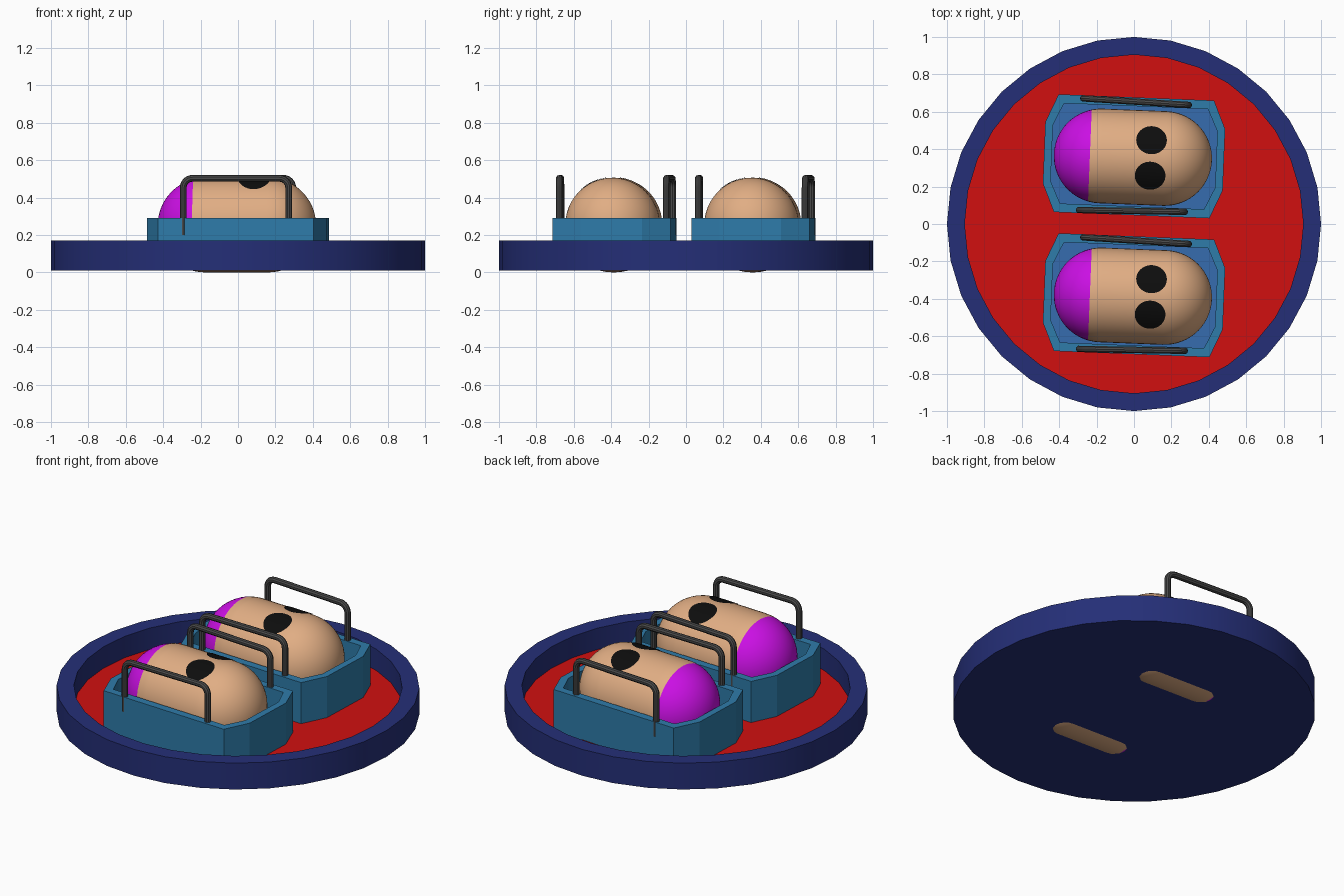
import bpy, bmesh, math
from mathutils import Matrix, Vector

if "Cube" in bpy.data.objects:
    bpy.data.objects.remove(bpy.data.objects["Cube"])


def mat(name, rgb):
    m = bpy.data.materials.new(name)
    m.diffuse_color = (*rgb, 1)
    m.use_nodes = True
    m.node_tree.nodes["Principled BSDF"].inputs["Base Color"].default_value = m.diffuse_color
    return m


NAVY = mat("navy", (0.018, 0.028, 0.185))
RED = mat("red", (0.64, 0.005, 0.005))
TEAL = mat("teal", (0.028, 0.2, 0.4))
BLUE = mat("blue", (0.037, 0.15, 0.43))
TAN = mat("tan", (0.75, 0.42, 0.23))
PURPLE = mat("purple", (0.6, 0.005, 0.78))
GREY = mat("dark grey", (0.07, 0.07, 0.07))
BLACK = mat("black", (0.004, 0.004, 0.004))

TILT = math.radians(-2.3)


def finish(bm, name, mats, smooth=False):
    bmesh.ops.recalc_face_normals(bm, faces=bm.faces[:])
    me = bpy.data.meshes.new(name)
    bm.to_mesh(me)
    bm.free()
    for m in mats:
        me.materials.append(m)
    ob = bpy.data.objects.new(name, me)
    bpy.context.collection.objects.link(ob)
    if smooth:
        smooth_by_angle(ob)
    return ob


def smooth_by_angle(ob):
    bpy.ops.object.select_all(action='DESELECT')
    ob.select_set(True)
    bpy.context.view_layer.objects.active = ob
    bpy.ops.object.shade_smooth_by_angle(angle=math.radians(30))


def tray(name, outer, inner, z0, floor, z1, mats, smooth=False):
    """Open tray: walls and base in the first colour, sunken floor in the second."""
    bm = bmesh.new()
    rings = [[bm.verts.new((x, y, z)) for x, y in pts]
             for pts, z in ((outer, z0), (outer, z1), (inner, z1), (inner, floor))]
    n = len(outer)
    for a, b in zip(rings, rings[1:]):
        for i in range(n):
            j = (i + 1) % n
            bm.faces.new((a[i], a[j], b[j], b[i]))
    bm.faces.new(rings[0])
    bm.faces.new(rings[3]).material_index = 1
    return finish(bm, name, mats, smooth)


def circle(r, n=32):
    return [(r * math.cos(2 * math.pi * i / n), r * math.sin(2 * math.pi * i / n)) for i in range(n)]


def octagon(x, cx, y, cy):
    q = [(x, cy), (cx, y)]
    q += [(-a, b) for a, b in reversed(q)]
    return q + [(-a, -b) for a, b in q]


R, HALF, CUT = 0.253, 0.17, -0.23   # capsule radius, straight half length, colour split


def capsule(name):
    xs = [HALF + R * math.sin(math.radians(a)) for a in range(0, 90, 6)]
    xs = sorted(xs + [-x for x in xs] + [CUT])
    bm = bmesh.new()
    n, rings = 48, []
    for x in xs:
        d = max(abs(x) - HALF, 0)
        r = math.sqrt(R * R - d * d)
        rings.append([bm.verts.new((x, b, a)) for a, b in circle(r, n)])
    for a, b in zip(rings, rings[1:]):
        for i in range(n):
            j = (i + 1) % n
            bm.faces.new((a[i], a[j], b[j], b[i]))
    for ring, s in ((rings[0], -1), (rings[-1], 1)):
        tip = bm.verts.new((s * (HALF + R), 0, 0))
        for i in range(n):
            bm.faces.new((ring[i], ring[(i + 1) % n], tip))
    for f in bm.faces:
        f.material_index = int(f.calc_center_median().x < CUT)
    return finish(bm, name, (TAN, PURPLE), True)


def eye(name, cx, cy):
    """Thin round plate wrapped over the capsule."""
    bm = bmesh.new()
    bmesh.ops.create_circle(bm, cap_ends=False, segments=36, radius=1)
    rings = [[] for _ in range(6)]
    bm.clear()
    r = R + 0.003
    for k in range(6):
        for x, y in circle((k + 1) / 6, 36):
            px, py = cx + 0.082 * x, cy + 0.075 * y
            d = max(px - HALF, 0)
            rings[k].append(bm.verts.new((px, py, math.sqrt(r * r - py * py - d * d))))
    bm.faces.new(rings[0])
    for a, b in zip(rings, rings[1:]):
        for i in range(36):
            j = (i + 1) % 36
            bm.faces.new((a[i], b[i], b[j], a[j]))
    return finish(bm, name, (BLACK,), True)


def handle(name):
    """Rounded U-shaped bar standing in the xz plane."""
    w, top, c = 0.282, 0.503, 0.05
    half = [(w, 0.2)] + [(w - c + c * math.cos(t), top - c + c * math.sin(t))
                         for t in (math.pi / 2 * i / 6 for i in range(7))]
    pts = half + [(-x, z) for x, z in reversed(half)]
    cu = bpy.data.curves.new(name, 'CURVE')
    cu.dimensions = '3D'
    cu.bevel_depth, cu.bevel_resolution, cu.use_fill_caps = 0.018, 3, True
    sp = cu.splines.new('POLY')
    sp.points.add(len(pts) - 1)
    for p, (x, z) in zip(sp.points, pts):
        p.co = (x, 0, z, 1)
    cu.materials.append(GREY)
    ob = bpy.data.objects.new(name, cu)
    bpy.context.collection.objects.link(ob)
    bpy.ops.object.select_all(action='DESELECT')
    ob.select_set(True)
    bpy.context.view_layer.objects.active = ob
    bpy.ops.object.convert(target='MESH')
    smooth_by_angle(ob)
    return ob


def place(ob, x, y, z=0.0, rot=TILT):
    ob.matrix_world = Matrix.Translation((x, y, z)) @ Matrix.Rotation(rot, 4, 'Z')


# Round base with a raised rim and red floor
tray("round_base", circle(1.0), circle(0.905), 0.01, 0.04, 0.17, (NAVY, RED), True)

# Two tubs, each with a capsule figure and a pair of handles
for side, y in (("back", 0.362), ("front", -0.381)):
    tub = tray(side + "_tub", octagon(0.481, 0.416, 0.315, 0.165),
               octagon(0.44, 0.385, 0.268, 0.15), 0.04, 0.09, 0.29, (TEAL, BLUE))
    place(tub, 0, y)
    place(capsule(side + "_capsule"), -0.006, y - 0.005, R)
    for tag, ey in (("left", 0.095), ("right", -0.095)):
        place(eye(f"{side}_{tag}_eye", 0.096, ey), -0.006, y - 0.005, R)
    for tag, s in (("left", 1), ("right", -1)):
        place(handle(f"{side}_{tag}_handle"), 0.011 * s, y + 0.292 * s, 0,
              TILT - s * math.radians(1.3))
